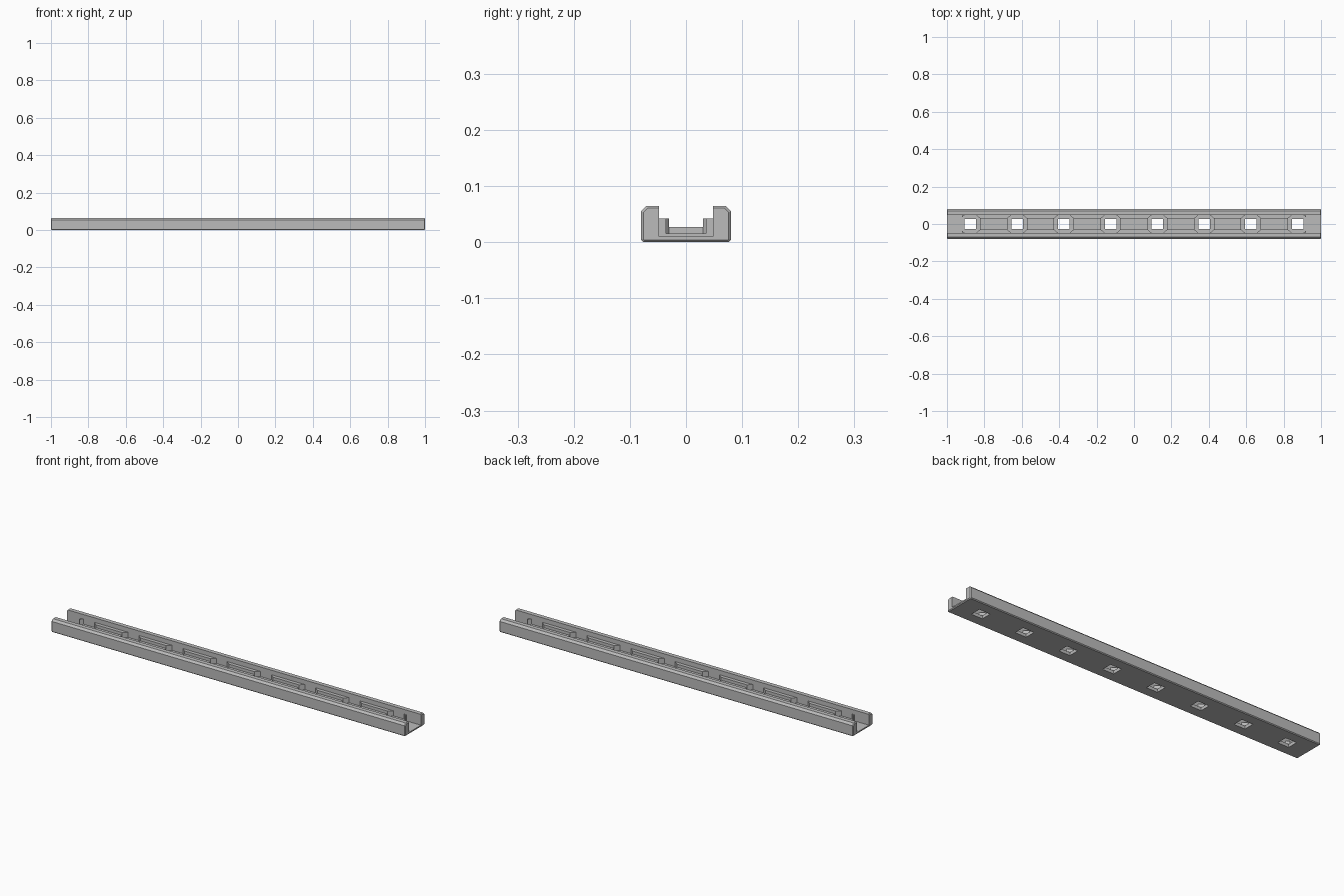
import bpy, bmesh

cube = bpy.data.objects.get("Cube")
if cube:
    bpy.data.objects.remove(cube, do_unlink=True)

grey = bpy.data.materials.new("plain_grey")
grey.use_nodes = True
colour = (0.5, 0.5, 0.5, 1)
grey.diffuse_color = colour
grey.node_tree.nodes["Principled BSDF"].inputs["Base Color"].default_value = colour


def loft(bm, rings):
    """Skin a list of equal-length closed rings and cap both ends."""
    loops = [[bm.verts.new(p) for p in ring] for ring in rings]
    n = len(loops[0])
    for a, b in zip(loops, loops[1:]):
        for i in range(n):
            j = (i + 1) % n
            bm.faces.new((a[i], a[j], b[j], b[i]))
    bm.faces.new(loops[0][::-1])
    bm.faces.new(loops[-1])


def finish(name, bm):
    bmesh.ops.recalc_face_normals(bm, faces=bm.faces[:])
    mesh = bpy.data.meshes.new(name)
    bm.to_mesh(mesh)
    bm.free()
    mesh.materials.append(grey)
    obj = bpy.data.objects.new(name, mesh)
    bpy.context.scene.collection.objects.link(obj)
    return obj


def mirrored(half):
    return half + [(-y, z) for y, z in reversed(half)]


def along_x(profile, x):
    return [(x, y, z) for y, z in profile]


def prisms(name, outline, z0, z1):
    """One upright prism of the outline at every hole position."""
    bm = bmesh.new()
    for i in range(8):
        cx = -0.875 + 0.25 * i
        loft(bm, [[(cx + x, y, z) for x, y in outline] for z in (z0, z1)])
    obj = finish(name, bm)
    obj.hide_render = True
    return obj


def cut(obj, cutter):
    mod = obj.modifiers.new("cut", "BOOLEAN")
    mod.operation = "DIFFERENCE"
    mod.solver = "EXACT"
    mod.object = cutter
    deps = bpy.context.evaluated_depsgraph_get()
    mesh = bpy.data.meshes.new_from_object(obj.evaluated_get(deps))
    obj.modifiers.clear()
    obj.data = mesh


# Channel with chamfered outer edges and ends
C = 0.004
WALL, FLOOR, TOP = 0.048, 0.01, 0.065
full = mirrored([(WALL, FLOOR), (WALL, TOP), (0.07, TOP), (0.08, 0.055),
                 (0.08, C), (0.08 - C, 0)])
inset = mirrored([(WALL, FLOOR), (WALL, TOP - C), (0.068, TOP - C), (0.076, 0.053),
                  (0.076, C + 0.002), (0.074, C)])
bm = bmesh.new()
loft(bm, [along_x(inset, -1), along_x(full, C - 1),
          along_x(full, 1 - C), along_x(inset, 1)])
channel = finish("channel", bm)

# Stepped insert: raised centre floor with a ledge along each wall
step = mirrored([(0.03, 0.027), (0.03, 0.042), (WALL + 0.001, 0.042),
                 (WALL + 0.001, 0.005)])
bm = bmesh.new()
loft(bm, [along_x(step, x) for x in (-0.92, 0.92)])
ledges = finish("inner_ledges", bm)

# Octagonal pockets and square through holes
A, B, Y = 0.052, 0.03, WALL + 0.0004
octagon = [(A, -B), (A, B), (B, Y), (-B, Y), (-A, B), (-A, -B), (-B, -Y), (B, -Y)]
H, W = 0.031, 0.027
square = [(H, -W), (H, W), (-H, W), (-H, -W)]
pockets = prisms("pocket_cutter", octagon, 0.016, 0.1)
holes = prisms("hole_cutter", square, -0.05, 0.1)
cut(ledges, pockets)
cut(ledges, holes)
cut(channel, holes)
for helper in (pockets, holes):
    bpy.data.objects.remove(helper, do_unlink=True)
